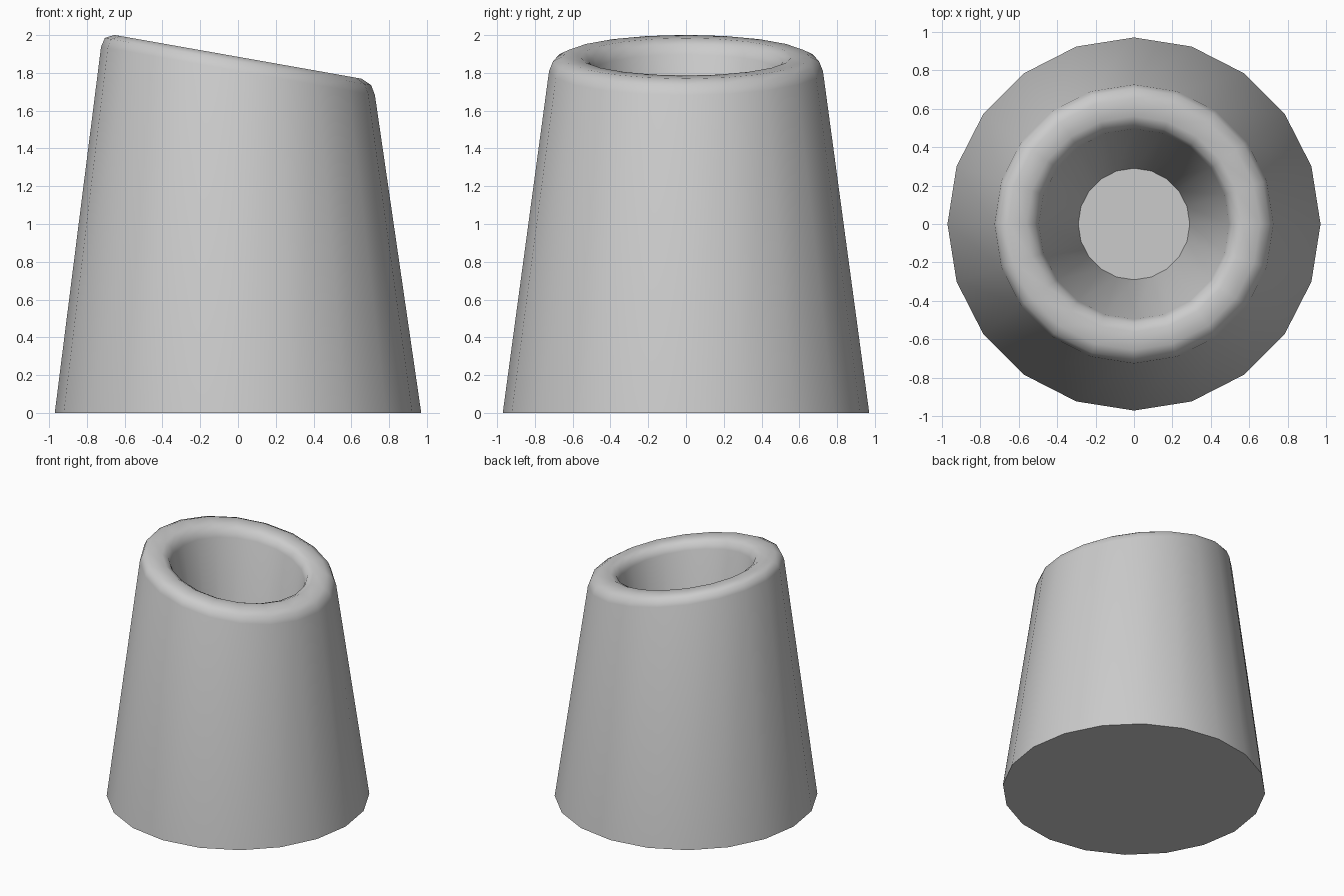
import bpy, bmesh, math

cube = bpy.data.objects.get("Cube")
if cube:
    bpy.data.objects.remove(cube, do_unlink=True)

SIDES = 20
SLOPE = -0.177  # tilt of the rim across x

# Plain grey clay
mat = bpy.data.materials.new("grey")
mat.use_nodes = True
grey = (0.6, 0.6, 0.6, 1)
mat.diffuse_color = grey
mat.node_tree.nodes["Principled BSDF"].inputs["Base Color"].default_value = grey

# Cup profile: radius, height, tilt share
profile = [
    (0.97, 0.0, 0),       # base
    (0.725, 1.81, 1),     # outer wall top
    (0.705, 1.86, 1),     # rounded rim
    (0.655, 1.885, 1),
    (0.56, 1.885, 1),
    (0.515, 1.86, 1),
    (0.495, 1.81, 1),     # inner wall top
    (0.29, 0.6, 0),       # hollow floor
]

bm = bmesh.new()
rings = []
for radius, height, tilt in profile:
    ring = []
    for i in range(SIDES):
        a = math.tau * i / SIDES
        x, y = radius * math.cos(a), radius * math.sin(a)
        ring.append(bm.verts.new((x, y, height + tilt * SLOPE * x)))
    rings.append(ring)

# Walls and rim
for low, high in zip(rings, rings[1:]):
    for i in range(SIDES):
        j = (i + 1) % SIDES
        bm.faces.new((low[i], low[j], high[j], high[i]))

# Underside and hollow floor
bm.faces.new(rings[0][::-1])
bm.faces.new(rings[-1])

mesh = bpy.data.meshes.new("tapered_cup")
bm.to_mesh(mesh)
bm.free()
mesh.materials.append(mat)
cup = bpy.data.objects.new("tapered_cup", mesh)
bpy.context.collection.objects.link(cup)

# Smooth sides with crisp base and floor edges
bpy.ops.object.select_all(action='DESELECT')
cup.select_set(True)
bpy.context.view_layer.objects.active = cup
bpy.ops.object.shade_smooth_by_angle(angle=math.radians(50))
